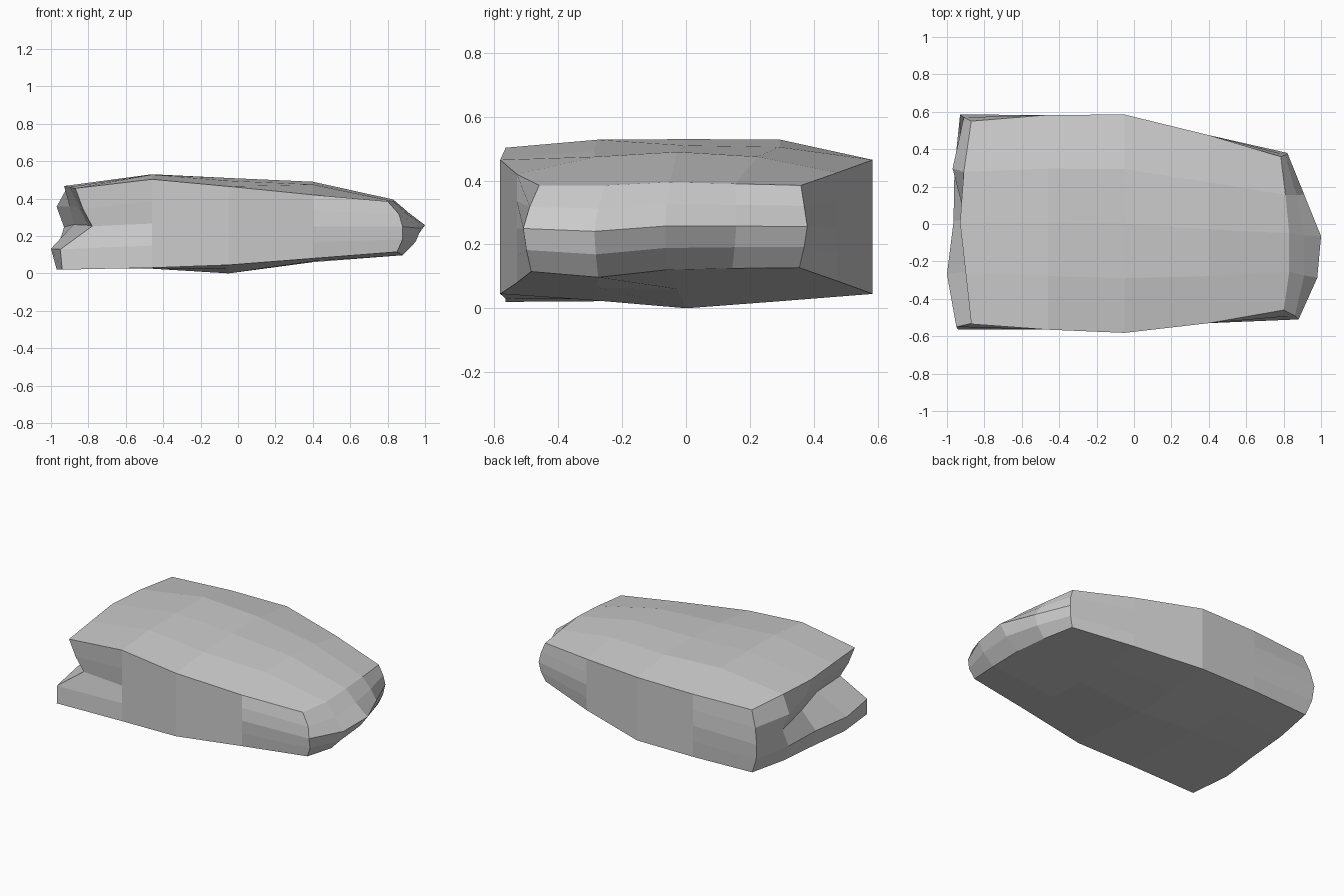
import bpy, bmesh

# Lengthwise stations (left to right) and heights by [station][front..back]
X = [-0.90, -0.46, -0.05, 0.40, 0.82]
TOP = [[.455, .462, .467, .465, .455],
       [.503, .528, .53, .528, .462],
       [.465, .495, .51, .505, .465],
       [.42, .475, .49, .475, .425],
       [.385, .385, .395, .39, .385]]
BOTTOM = [[.02, .022, .025, .03, .045],
          [.03, .028, .025, .03, .045],
          [.045, .025, .0, .022, .045],
          [.08, .065, .06, .07, .085],
          [.115, .097, .12, .125, .127]]

# Side outlines by station; the ends bulge with height
FRONT = [-0.55, -0.565, -0.582, -0.53, -0.48]
BACK = [0.57, 0.583, 0.585, 0.475, 0.365]
FRONT_LEFT = [-0.565, -0.55, -0.51, -0.525, -0.535]
FRONT_RIGHT = [-0.485, -0.50, -0.51, -0.49, -0.46]
BACK_LEFT = [0.56, 0.575, 0.585, 0.57, 0.55]
BACK_RIGHT = [0.355, 0.37, 0.38, 0.37, 0.36]

# End caps: x by [front..back][bottom..top]; the left one holds the notch
LEFT = [[-.94, -.95, -.78, -.83, -.87],
        [-.97, -1.0, -.80, -.85, -.90],
        [-.94, -.965, -.88, -.90, -.93],
        [-.92, -.96, -.93, -.97, -.91],
        [-.88, -.92, -.93, -.91, -.87]]
RIGHT = [[.85, .88, .88, .86, .80],
         [.88, .95, .98, .91, .83],
         [.86, .95, 1.0, .91, .83],
         [.83, .89, .91, .87, .81],
         [.785, .81, .82, .81, .785]]


def place(i, j, k):
    """Position of one grid point on the boulder surface."""
    x, y0, y1 = X[i], FRONT[i], BACK[i]
    if i == 0:
        x, y0, y1 = LEFT[j][k], FRONT_LEFT[k], BACK_LEFT[k]
    elif i == 4:
        x, y0, y1 = RIGHT[j][k], FRONT_RIGHT[k], BACK_RIGHT[k]
    y = y0 + (y1 - y0) * j / 4
    z = BOTTOM[i][j] + (TOP[i][j] - BOTTOM[i][j]) * k / 4
    if i == 0 and j < 3 and k == 2:
        z += 0.015
    return x, y, z


# Boulder: a gridded cube pushed into shape
bm = bmesh.new()
bmesh.ops.create_cube(bm, size=4)
bmesh.ops.subdivide_edges(bm, edges=bm.edges[:], cuts=3, use_grid_fill=True)
for v in bm.verts:
    v.co = place(*(round(c + 2) for c in v.co))
bmesh.ops.recalc_face_normals(bm, faces=bm.faces[:])
mesh = bpy.data.meshes.new("boulder")
bm.to_mesh(mesh)
bm.free()
boulder = bpy.data.objects.new("boulder", mesh)
bpy.context.collection.objects.link(boulder)
